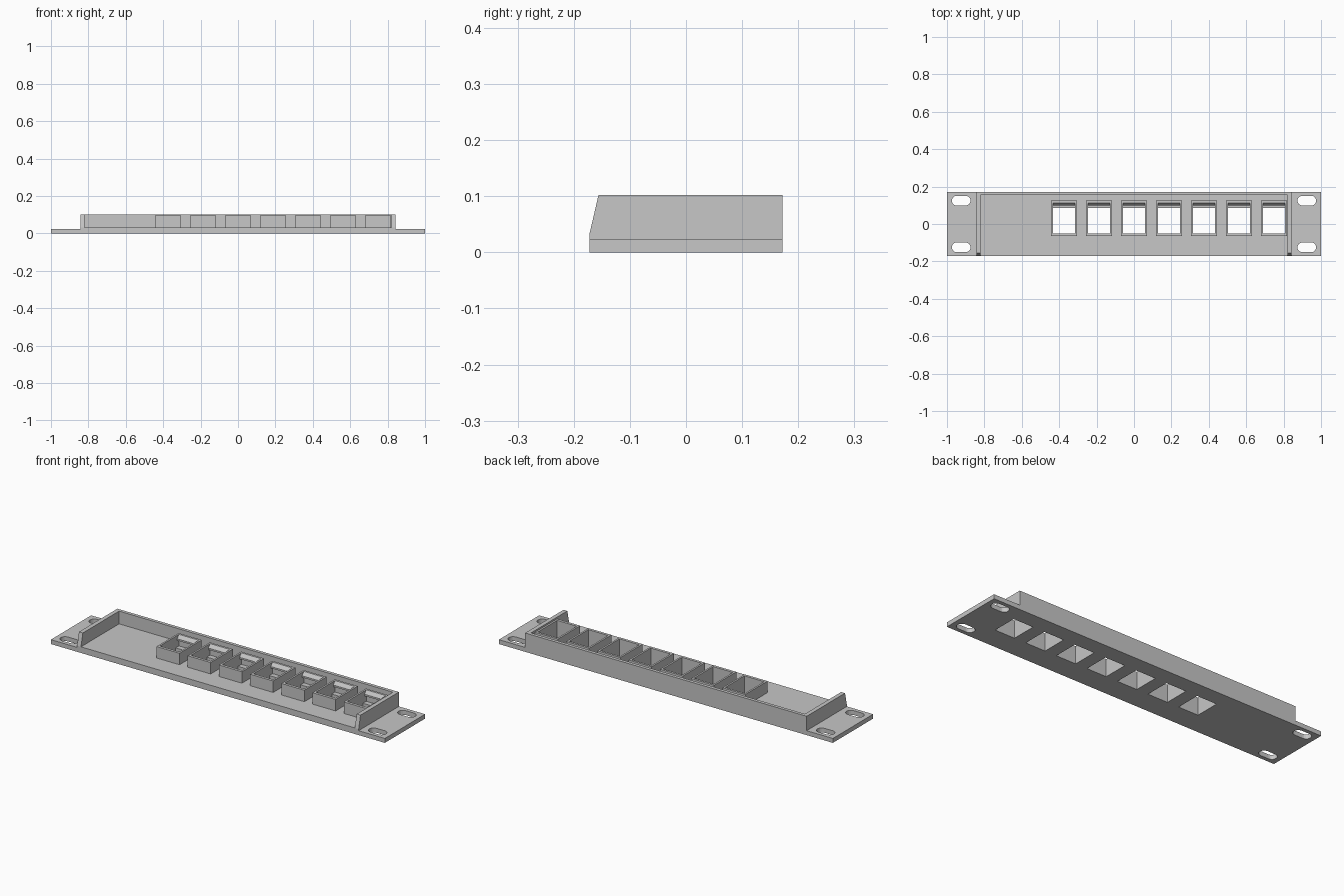
import bpy, bmesh
from mathutils import Vector

cube = bpy.data.objects.get("Cube")
if cube:
    bpy.data.objects.remove(cube, do_unlink=True)

grey = bpy.data.materials.new("plain grey")
grey.use_nodes = True
colour = (0.57, 0.57, 0.57, 1)
grey.diffuse_color = colour
grey.node_tree.nodes["Principled BSDF"].inputs["Base Color"].default_value = colour


def prism(name, points, start, sweep):
    """Closed 2D profile swept along an axis; points are 3D offsets."""
    bm = bmesh.new()
    face = bm.faces.new([bm.verts.new(Vector(start) + Vector(p)) for p in points])
    out = bmesh.ops.extrude_face_region(bm, geom=[face])
    moved = [g for g in out["geom"] if isinstance(g, bmesh.types.BMVert)]
    bmesh.ops.translate(bm, verts=moved, vec=sweep)
    bmesh.ops.recalc_face_normals(bm, faces=bm.faces)
    mesh = bpy.data.meshes.new(name)
    bm.to_mesh(mesh)
    bm.free()
    mesh.materials.append(grey)
    obj = bpy.data.objects.new(name, mesh)
    bpy.context.collection.objects.link(obj)
    return obj


def box(name, x0, x1, y0, y1, z0, z1):
    corners = [(x0, y0, z0), (x1, y0, z0), (x1, y1, z0), (x0, y1, z0)]
    return prism(name, corners, (0, 0, 0), (0, 0, z1 - z0))


def side_profile(name, yz, x0, x1):
    return prism(name, [(x0, y, z) for y, z in yz], (0, 0, 0), (x1 - x0, 0, 0))


def slot(x, y, half_length, radius, steps=10):
    """Round-ended slot cutter."""
    from math import cos, sin, pi
    pts = []
    for sign, turn in ((1, -pi / 2), (-1, pi / 2)):
        for i in range(steps + 1):
            a = turn + pi * i / steps
            pts.append((x + sign * (half_length - radius) + radius * cos(a),
                        y + radius * sin(a), -0.02))
    return prism("slot_cutter", pts, (0, 0, 0), (0, 0, 0.1))


DEPTH, WALL_X, WALL = 0.172, 0.843, 0.023
FLOOR, EAR, TOP, SOCKET_TOP = 0.033, 0.024, 0.102, 0.095
sockets = [-0.374 + 0.187 * i for i in range(7)]

# Panel with thinner mounting ears
outline = [(-1, 0), (1, 0), (1, EAR), (WALL_X, EAR), (WALL_X, FLOOR),
           (-WALL_X, FLOOR), (-WALL_X, EAR), (-1, EAR)]
panel = prism("panel", [(x, -DEPTH, z) for x, z in outline], (0, 0, 0), (0, 2 * DEPTH, 0))

# Ear slots and socket openings
cutters = [slot(sx * 0.924, sy * 0.125, 0.05, 0.026) for sx in (-1, 1) for sy in (-1, 1)]
cutters += [box("opening_cutter", x - 0.059, x + 0.059, -0.05, 0.085, -0.02, 0.08)
            for x in sockets]
for cutter in cutters:
    mod = panel.modifiers.new("cut", "BOOLEAN")
    mod.operation, mod.solver, mod.object = "DIFFERENCE", "EXACT", cutter
bpy.context.view_layer.update()
cut_mesh = bpy.data.meshes.new_from_object(
    panel.evaluated_get(bpy.context.evaluated_depsgraph_get()))
panel.modifiers.clear()
panel.data = cut_mesh
for cutter in cutters:
    bpy.data.objects.remove(cutter, do_unlink=True)

# Stiffening walls along the sides and back
wall_yz = [(-DEPTH, FLOOR), (DEPTH, FLOOR), (DEPTH, TOP), (-0.156, TOP)]
side_profile("right_wall", wall_yz, -WALL_X, -WALL_X + WALL)
side_profile("left_wall", wall_yz, WALL_X - WALL, WALL_X)
box("back_wall", -WALL_X + WALL, WALL_X - WALL, 0.154, DEPTH, FLOOR, TOP)

# Socket housings with a hooked latch at the back
latch_yz = [(0.125, FLOOR), (0.125, SOCKET_TOP), (0.113, SOCKET_TOP),
            (0.098, 0.077), (0.098, 0.068), (0.113, 0.062), (0.113, FLOOR)]
for n, x in enumerate(sockets, 1):
    for side, x0 in (("right", x - 0.069), ("left", x + 0.059)):
        box(f"socket_{n}_{side}_side", x0, x0 + 0.01, -0.065, 0.125, FLOOR, SOCKET_TOP)
    box(f"socket_{n}_front", x - 0.059, x + 0.059, -0.065, -0.05, FLOOR, SOCKET_TOP)
    side_profile(f"socket_{n}_latch", latch_yz, x - 0.059, x + 0.059)
